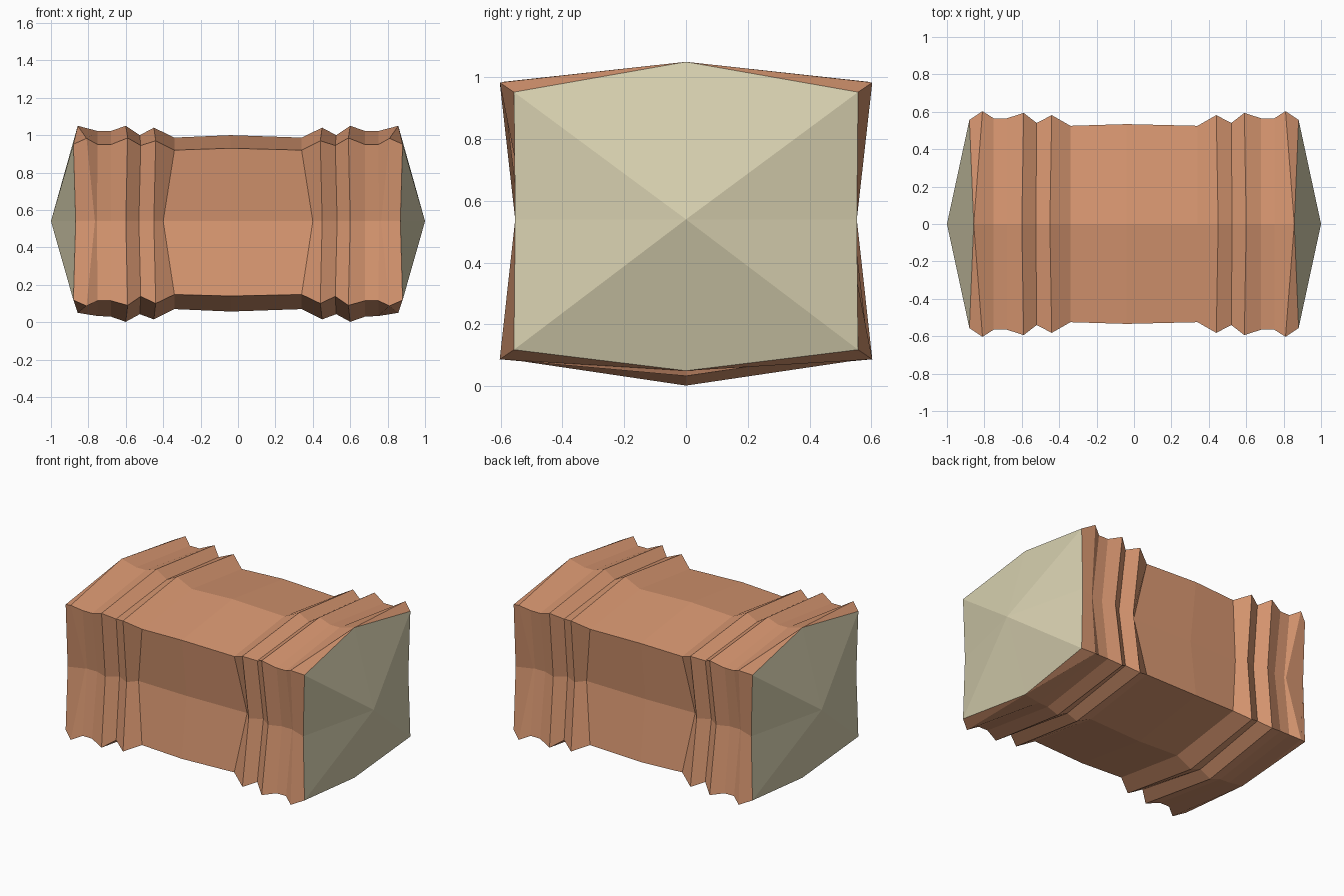
import bpy, bmesh

if "Cube" in bpy.data.objects:
    bpy.data.objects.remove(bpy.data.objects["Cube"])


def material(name, rgb):
    m = bpy.data.materials.new(name)
    m.diffuse_color = (*rgb, 1)
    m.use_nodes = True
    m.node_tree.nodes["Principled BSDF"].inputs["Base Color"].default_value = m.diffuse_color
    return m


clay = material("terracotta", (0.69, 0.31, 0.165))
cream = material("pale cream", (0.68, 0.63, 0.43))

# Left half rings: x at top centre, corner, side middle; z top centre, z top corner,
# corner y, side middle y, z bottom corner, z bottom centre
RINGS = [
    (-.857, -.88, -.868, 1.05, .952, .557, .553, .118, .050),   # end rim
    (-.857, -.81, -.765, 1.05, .983, .603, .515, .087, .050),   # outer ridge
    (-.75, -.75, -.755, 1.022, .95, .565, .51, .115, .033),
    (-.68, -.68, -.68, 1.022, .95, .565, .51, .115, .030),
    (-.60, -.59, -.60, 1.05, .985, .594, .54, .090, .002),      # middle ridge
    (-.525, -.52, -.53, 1.00, .945, .54, .49, .138, .043),
    (-.45, -.44, -.45, 1.04, .97, .582, .53, .100, .015),       # inner ridge
    (-.34, -.34, -.40, .987, .92, .525, .475, .148, .070),
]
WAIST = (-.04, -.04, -.04, 1.00, .93, .534, .484, .140, .057)
MID_Z = .54


def ring_points(r, side):
    xt, xc, xm, zt, zc, yc, ym, zb, z0 = r
    return [(side * xt, 0, zt), (side * xc, yc, zc), (side * xm, ym, MID_Z),
            (side * xc, yc, zb), (side * xt, 0, z0), (side * xc, -yc, zb),
            (side * xm, -ym, MID_Z), (side * xc, -yc, zc)]


def finish(bm, name, mat):
    bmesh.ops.remove_doubles(bm, verts=bm.verts, dist=1e-4)
    bmesh.ops.recalc_face_normals(bm, faces=bm.faces)
    me = bpy.data.meshes.new(name)
    bm.to_mesh(me)
    bm.free()
    me.materials.append(mat)
    ob = bpy.data.objects.new(name, me)
    bpy.context.collection.objects.link(ob)


# Ridged body lofted through the rings, mirrored to the right
bm = bmesh.new()
loops = [ring_points(r, 1) for r in RINGS] + [ring_points(WAIST, 1)]
loops += [ring_points(r, -1) for r in reversed(RINGS)]
loops = [[bm.verts.new(p) for p in lp] for lp in loops]
for a, b in zip(loops, loops[1:]):
    for i in range(8):
        j = (i + 1) % 8
        bm.faces.new((a[i], a[j], b[j], b[i]))
finish(bm, "ridged_body", clay)

# Pointed end caps
for side, name in ((1, "left_end_cap"), (-1, "right_end_cap")):
    bm = bmesh.new()
    rim = [bm.verts.new(p) for p in ring_points(RINGS[0], side)]
    tip = bm.verts.new((-side, 0, MID_Z))
    for i in range(8):
        bm.faces.new((rim[i], rim[(i + 1) % 8], tip))
    bmesh.ops.recalc_face_normals(bm, faces=bm.faces)
    # an open cone: make sure it faces outward
    flip = [f for f in bm.faces if f.normal.x * -side < 0]
    finish_flip = len(flip) > 4
    me = bpy.data.meshes.new(name)
    if finish_flip:
        bmesh.ops.reverse_faces(bm, faces=bm.faces)
    bm.to_mesh(me)
    bm.free()
    me.materials.append(cream)
    bpy.context.collection.objects.link(bpy.data.objects.new(name, me))

# Body is an open tube: ensure its normals face outward
body = bpy.data.objects["ridged_body"].data
if sum(p.normal.z * (p.center.z - MID_Z) for p in body.polygons) < 0:
    body.flip_normals()
